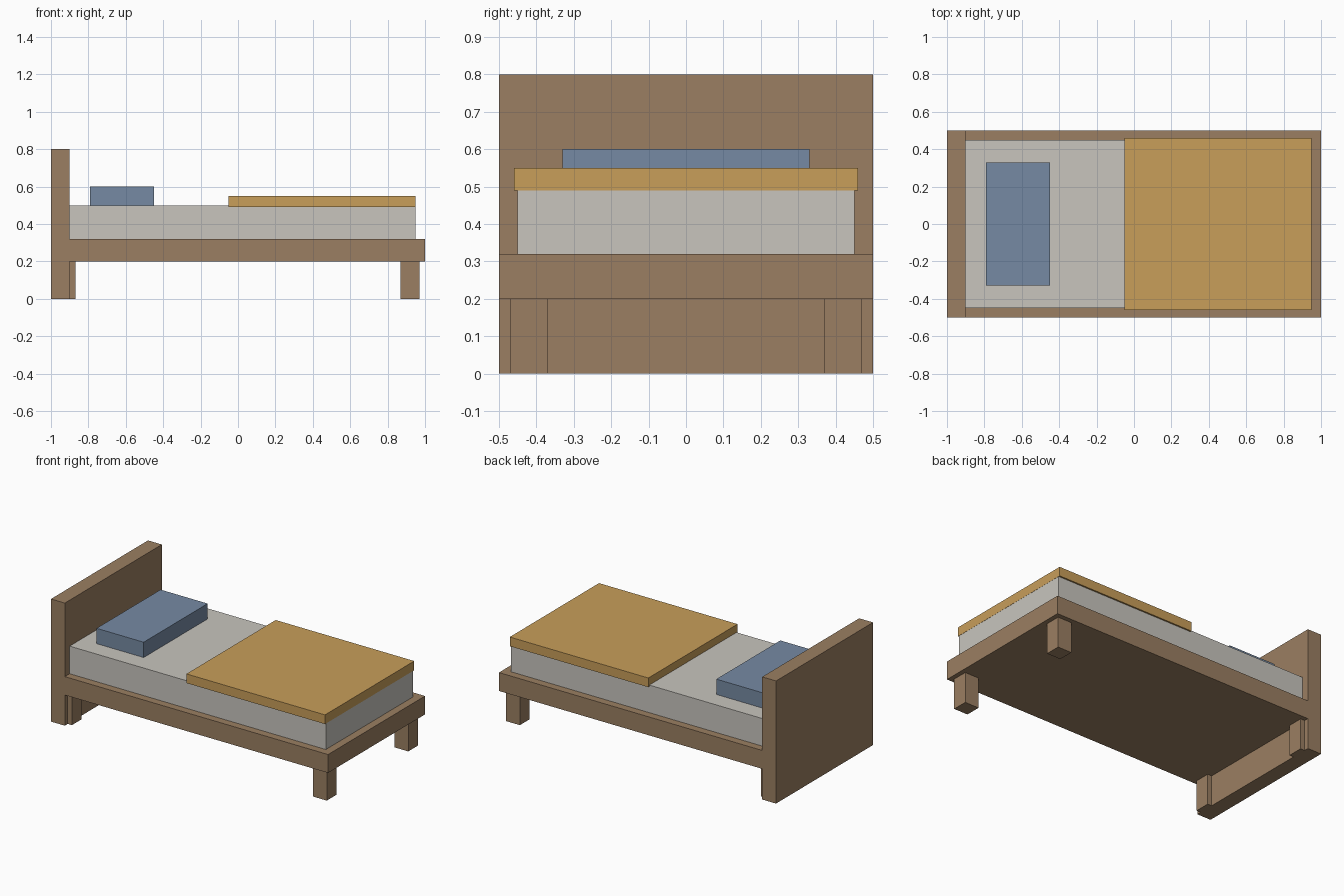
import bpy
from mathutils import Vector

cube = bpy.data.objects.get("Cube")
if cube:
    bpy.data.objects.remove(cube, do_unlink=True)


def make_material(name, rgb):
    mat = bpy.data.materials.new(name)
    mat.use_nodes = True
    color = (*rgb, 1.0)
    mat.diffuse_color = color
    mat.node_tree.nodes["Principled BSDF"].inputs["Base Color"].default_value = color
    return mat


def box(name, low, high, mat):
    """Box spanning two opposite corners."""
    low, high = Vector(low), Vector(high)
    bpy.ops.mesh.primitive_cube_add(size=1)
    obj = bpy.context.object
    obj.name = obj.data.name = name
    size, centre = high - low, (low + high) / 2
    for v in obj.data.vertices:
        v.co = v.co * size
    obj.location = centre
    obj.data.materials.append(mat)
    return obj


wood = make_material("brown wood", (0.328, 0.212, 0.122))
linen = make_material("off-white linen", (0.578, 0.558, 0.515))
ochre = make_material("ochre cloth", (0.578, 0.342, 0.102))
blue = make_material("dusty blue cloth", (0.181, 0.254, 0.366))

# Wooden frame
box("headboard", (-1, -0.5, 0), (-0.9, 0.5, 0.8), wood)
box("bed_base", (-1, -0.5, 0.2), (1, 0.5, 0.32), wood)

# Four square legs, the head pair partly set into the headboard
for end, x in (("head", -0.92), ("foot", 0.92)):
    for side, y in (("right", -0.42), ("left", 0.42)):
        box(f"{end}_{side}_leg", (x - 0.05, y - 0.05, 0), (x + 0.05, y + 0.05, 0.2), wood)

# Bedding
box("mattress", (-0.9, -0.45, 0.32), (0.949, 0.45, 0.5), linen)
box("blanket", (-0.05, -0.46, 0.49), (0.95, 0.46, 0.55), ochre)
box("pillow", (-0.79, -0.33, 0.5), (-0.45, 0.33, 0.6), blue)
